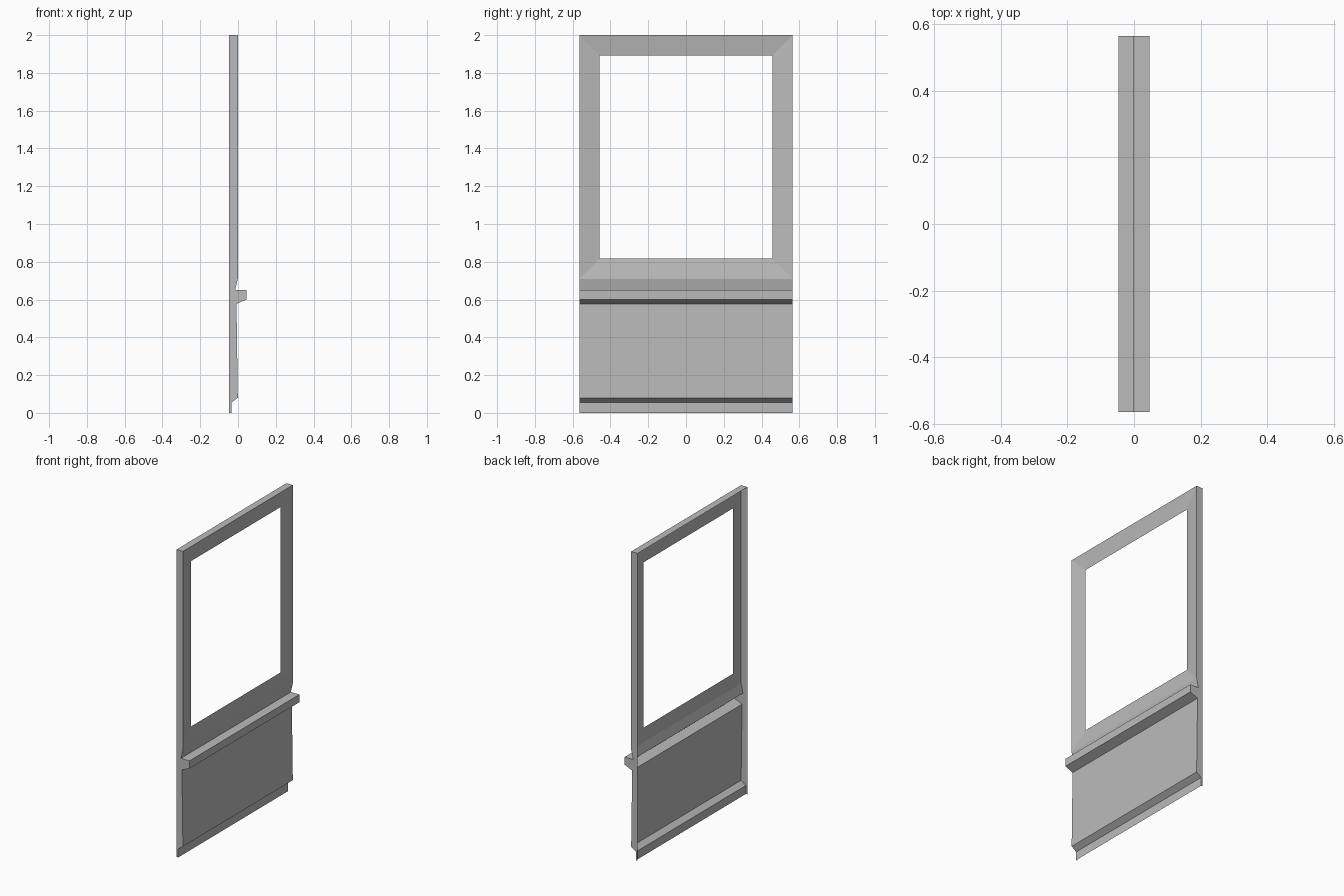
import bpy
import bmesh

cube = bpy.data.objects.get("Cube")
if cube:
    bpy.data.objects.remove(cube, do_unlink=True)

HALF_WIDTH = 0.565
BACK = -0.047
HEIGHT = 2.0
FRAME_BASE = 0.71
FRAME_WIDTH = 0.107
FRAME_RECESS = 0.015

# Wall colour
grey = bpy.data.materials.new("wall grey")
grey.use_nodes = True
colour = (0.5, 0.5, 0.5, 1)
grey.diffuse_color = colour
grey.node_tree.nodes["Principled BSDF"].inputs["Base Color"].default_value = colour


def make_part(name, polygons):
    """Build one open shell from a list of polygons."""
    bm = bmesh.new()
    for points in polygons:
        bm.faces.new([bm.verts.new(p) for p in points])
    bmesh.ops.remove_doubles(bm, verts=bm.verts, dist=0.0001)
    mesh = bpy.data.meshes.new(name)
    bm.to_mesh(mesh)
    bm.free()
    mesh.materials.append(grey)
    part = bpy.data.objects.new(name, mesh)
    bpy.context.collection.objects.link(part)
    return part


def strips(points):
    """Sweep a side profile (x, z), listed upwards, across the width."""
    return [[(x0, -HALF_WIDTH, z0), (x0, HALF_WIDTH, z0),
             (x1, HALF_WIDTH, z1), (x1, -HALF_WIDTH, z1)]
            for (x0, z0), (x1, z1) in zip(points, points[1:])]


# Side profiles of the stacked parts
skirting = [(-0.035, 0), (-0.035, 0.055), (-0.001, 0.08)]
panel = [skirting[-1], (-0.008, 0.577)]
sill = [panel[-1], (0.046, 0.6), (0.046, 0.65), (-0.015, 0.65)]
cove = [sill[-1], (-0.001, FRAME_BASE)]
top = [(-0.001, HEIGHT), (BACK, HEIGHT)]

for name, points in (("skirting", skirting), ("lower_panel", panel),
                     ("window_sill", sill), ("sill_cove", cove), ("top_cap", top)):
    make_part(name, strips(points))


# Window frame, sloping inwards to the opening
def rectangle(inset, x):
    y = HALF_WIDTH - inset
    low, high = FRAME_BASE + inset, HEIGHT - inset
    return [(x, -y, low), (x, y, low), (x, y, high), (x, -y, high)]


outer = rectangle(0, -0.001)
inner = rectangle(FRAME_WIDTH, -0.001 - FRAME_RECESS)
make_part("window_frame", [[outer[i], outer[(i + 1) % 4], inner[(i + 1) % 4], inner[i]]
                           for i in range(4)])

# End caps following the whole side profile
outline = skirting + panel[1:] + sill[1:] + cove[1:] + top + [(BACK, 0)]
make_part("right_end", [[(x, -HALF_WIDTH, z) for x, z in outline]][::1])
make_part("left_end", [[(x, HALF_WIDTH, z) for x, z in reversed(outline)]])

# The right end must face outwards
ends = bpy.data.objects
for name, direction in (("right_end", -1), ("left_end", 1)):
    mesh = ends[name].data
    if mesh.polygons[0].normal.y * direction < 0:
        mesh.flip_normals()
